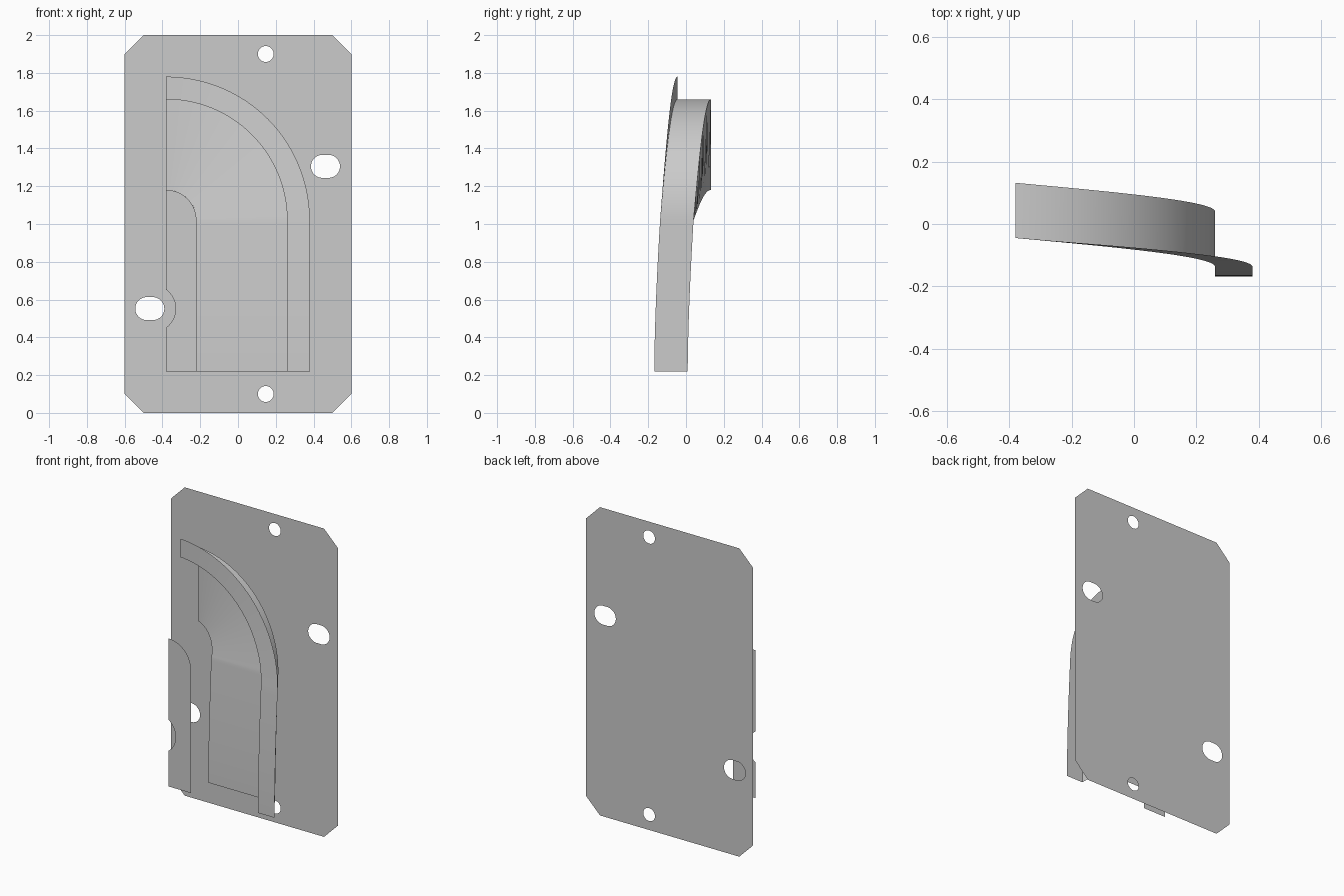
import bpy, bmesh, math
from mathutils import Vector

if "Cube" in bpy.data.objects:
    bpy.data.objects.remove(bpy.data.objects["Cube"])

Y = 0.168            # plate at +Y, front cover at -Y
CX, CZ = -0.38, 1.02  # common centre of the arched parts
BOTTOM = 0.22


def arc(cx, cz, r, a0, a1, n):
    """Points (x, z) along an arc, angles in degrees."""
    return [(cx + r * math.cos(math.radians(a0 + (a1 - a0) * i / n)),
             cz + r * math.sin(math.radians(a0 + (a1 - a0) * i / n))) for i in range(n + 1)]


def add_object(name, bm):
    mesh = bpy.data.meshes.new(name)
    bm.to_mesh(mesh)
    bm.free()
    obj = bpy.data.objects.new(name, mesh)
    bpy.context.collection.objects.link(obj)
    return obj


def flat_sheet(name, y, loops, facing):
    """Flat sheet in the xz plane; first loop is the outline, the rest are holes."""
    bm = bmesh.new()
    for loop in loops:
        vs = [bm.verts.new((x, y, z)) for x, z in loop]
        for a, b in zip(vs, vs[1:] + vs[:1]):
            bm.edges.new((a, b))
    bmesh.ops.triangle_fill(bm, edges=bm.edges[:], use_beauty=True, normal=Vector((0, facing, 0)))
    bm.normal_update()
    for f in bm.faces:
        if f.normal.y * facing < 0:
            f.normal_flip()
    return add_object(name, bm)


def slot(cx, cz, r, half):
    """Rounded slot lying along x."""
    return arc(cx + half, cz, r, -90, 90, 16) + arc(cx - half, cz, r, 90, 270, 16)


# Backing plate with clipped corners, two round holes and two slots
outline = [(-0.5, 0), (0.5, 0), (0.6, 0.1), (0.6, 1.9), (0.5, 2), (-0.5, 2), (-0.6, 1.9), (-0.6, 0.1)]
holes = [arc(0.147, z, 0.042, 0, 360, 32)[:-1] for z in (0.1, 1.9)]
slots = [slot(0.463, 1.305, 0.061, 0.016), slot(-0.467, 0.552, 0.061, 0.016)]
flat_sheet("back_plate", Y, [outline] + holes + slots, 1)

# Front cover strip with rounded top and a notch on its left edge
notch_half = math.degrees(math.asin(0.1 / 0.125))
notch = arc(-0.455, 0.552, 0.125, notch_half, -notch_half, 16)
notch[0], notch[-1] = (CX, 0.652), (CX, 0.452)
cover = [(CX, BOTTOM), (-0.22, BOTTOM)] + arc(CX, CZ, 0.16, 0, 90, 20) + notch
flat_sheet("front_cover", -Y, [cover], -1)

# Arched channel: flange, side wall and recessed floor swept along a rising path
DEPTH = 0.177
STEPS = 48
lanes = [(0.76, 0), (0.64, 0), (0.64, DEPTH), (0.16, DEPTH)]
path = []                                    # (angle, z of centre, y)
for i in range(STEPS):
    t = i / STEPS
    path.append((0, BOTTOM + (CZ - BOTTOM) * t, -Y + 0.031 * t ** 1.6))
for i in range(STEPS + 1):
    t = i / STEPS
    path.append((math.pi / 2 * t, CZ, -Y + 0.031 + 0.092 * t))

bm = bmesh.new()
rows = [[bm.verts.new((CX + r * math.cos(a), y + d, z + r * math.sin(a))) for r, d in lanes]
        for a, z, y in path]
for lo, hi in zip(rows, rows[1:]):
    for j in range(len(lanes) - 1):
        bm.faces.new((lo[j], hi[j], hi[j + 1], lo[j + 1]))
bm.normal_update()
if rows[0][0].link_faces[0].normal.y > 0:    # flange faces the front
    bmesh.ops.reverse_faces(bm, faces=bm.faces[:])
channel = add_object("arched_channel", bm)

bpy.context.view_layer.objects.active = channel
channel.select_set(True)
bpy.ops.object.shade_smooth_by_angle(angle=math.radians(30))
